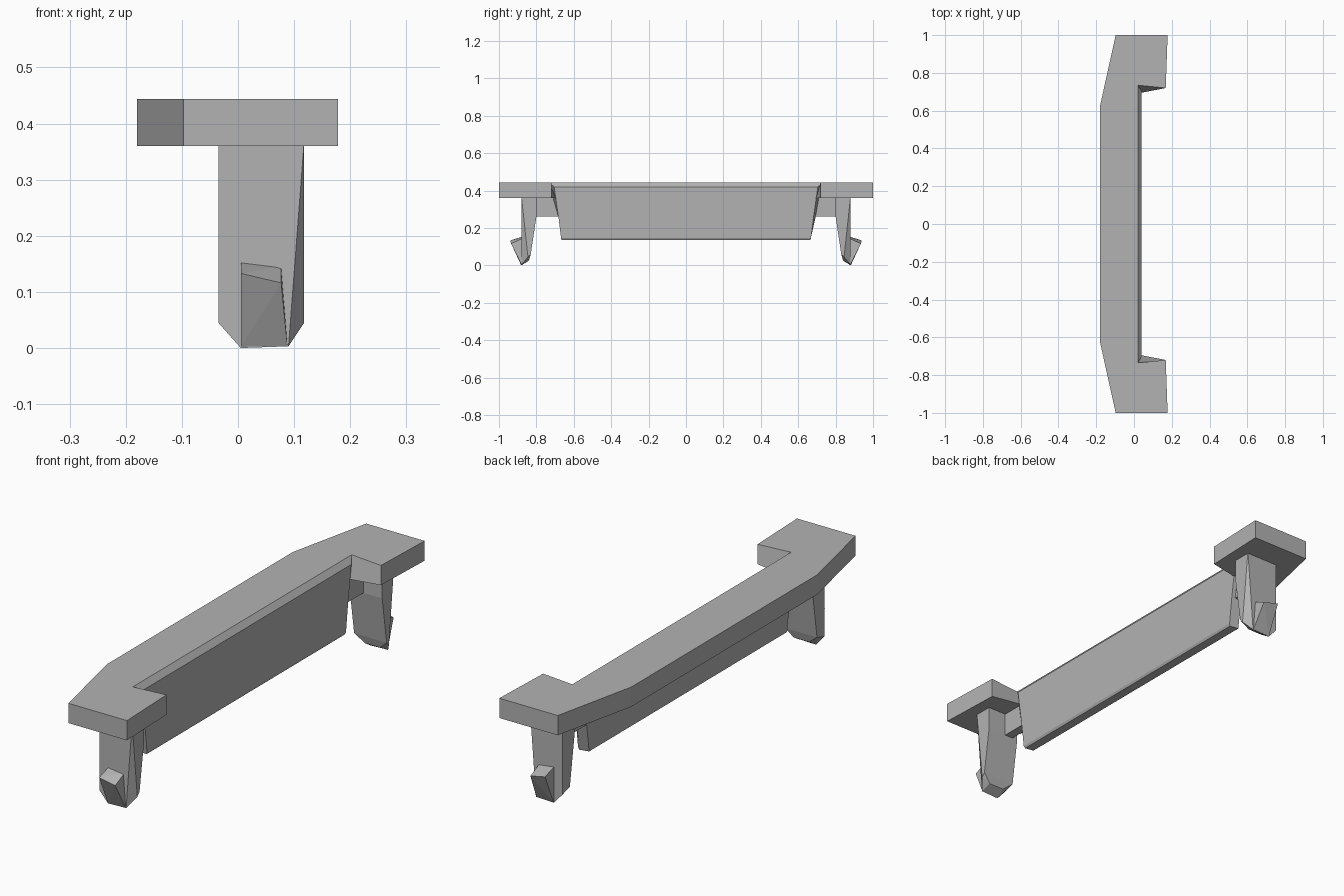
import bpy, bmesh

cube = bpy.data.objects.get("Cube")
if cube:
    bpy.data.objects.remove(cube, do_unlink=True)

grey = bpy.data.materials.new("plain_grey")
grey.use_nodes = True
grey.diffuse_color = (0.45, 0.45, 0.45, 1)
grey.node_tree.nodes["Principled BSDF"].inputs["Base Color"].default_value = grey.diffuse_color


def finish(name, bm):
    bmesh.ops.recalc_face_normals(bm, faces=bm.faces)
    mesh = bpy.data.meshes.new(name)
    bm.to_mesh(mesh)
    bm.free()
    mesh.materials.append(grey)
    obj = bpy.data.objects.new(name, mesh)
    bpy.context.collection.objects.link(obj)
    return obj


def loft(name, ring_a, ring_b):
    """Solid between two matching outlines."""
    bm = bmesh.new()
    a = [bm.verts.new(p) for p in ring_a]
    b = [bm.verts.new(p) for p in ring_b]
    bm.faces.new(a)
    bm.faces.new(b)
    for i in range(len(a)):
        j = (i + 1) % len(a)
        bm.faces.new((a[i], a[j], b[j], b[i]))
    return finish(name, bm)


def hull(name, points, side):
    """Convex solid, mirrored to the front (-1) or back (1) end."""
    bm = bmesh.new()
    for x, y, z in points:
        bm.verts.new((x, side * y, z))
    bmesh.ops.convex_hull(bm, input=bm.verts)
    bmesh.ops.dissolve_limit(bm, angle_limit=0.01, verts=bm.verts, edges=bm.edges)
    return finish(name, bm)


TOP, UNDER = 0.444, 0.36

# Top plate: long bar with a tab at each end, notch faces leaning inward
def plate_outline(notch_x, notch_y, z):
    half = [(-0.18, 0.625), (-0.097, 1), (0.178, 1), (0.168, 0.72), (notch_x, notch_y)]
    ring = half + [(x, -y) for x, y in reversed(half)]
    return [(x, y, z) for x, y in ring]

loft("top_plate", plate_outline(0.02, 0.735, TOP), plate_outline(0.04, 0.695, UNDER))

# Hanging wall with a chamfered upper edge and tapering ends
wall_section = [(-0.01, 0.665, 0.14), (0.035, 0.665, 0.135), (0.04, 0.668, 0.145),
                (0.04, 0.682, 0.26), (0.04, 0.705, 0.42), (0.02, 0.735, TOP),
                (-0.01, 0.735, TOP), (-0.01, 0.682, 0.26)]
loft("hanging_wall", wall_section, [(x, -y, z) for x, y, z in wall_section])

# Clip leg, its barb and the web joining it to the wall, at each end
leg_points = [(-0.035, 0.88, 0.37), (0.118, 0.88, 0.37), (0.118, 0.80, 0.37),
              (-0.035, 0.80, 0.37), (0.077, 0.88, 0.28),
              (0.118, 0.80, 0.26), (-0.035, 0.80, 0.26),
              (-0.035, 0.88, 0.045), (-0.035, 0.83, 0.06),
              (0.118, 0.845, 0.045), (0.118, 0.83, 0.06),
              (0.005, 0.88, 0), (0.09, 0.88, 0.003),
              (0.01, 0.84, 0.025), (0.08, 0.84, 0.025)]
barb_points = [(0.005, 0.87, 0.155), (0.077, 0.87, 0.146),
               (0.005, 0.94, 0.133), (0.077, 0.935, 0.116),
               (0.005, 0.882, 0.002), (0.088, 0.88, 0.004), (0.005, 0.87, 0.01)]
web_points = [(x, y, z) for x in (-0.01, 0.03) for y in (0.66, 0.83) for z in (0.26, 0.38)]

for end, side in (("front", -1), ("back", 1)):
    hull(end + "_clip_leg", leg_points, side)
    hull(end + "_clip_barb", barb_points, side)
    hull(end + "_web", web_points, side)
